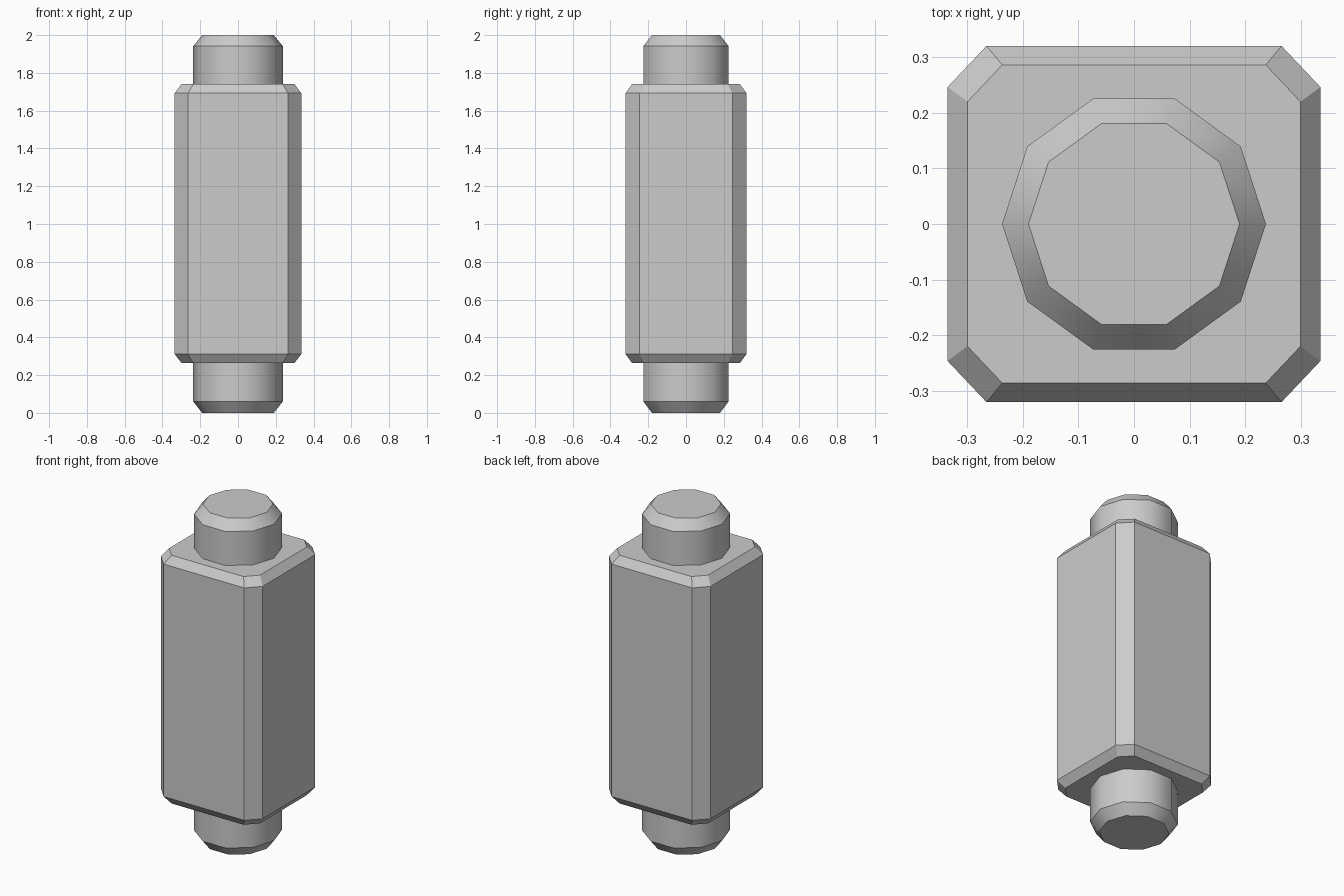
import bpy
from math import cos, sin, tau

cube = bpy.data.objects.get("Cube")
if cube:
    bpy.data.objects.remove(cube, do_unlink=True)

# Single plain grey
grey = bpy.data.materials.new("plain grey")
grey.use_nodes = True
COLOUR = (0.6, 0.6, 0.6, 1)
grey.diffuse_color = COLOUR
grey.node_tree.nodes["Principled BSDF"].inputs["Base Color"].default_value = COLOUR


def stacked_prism(name, outline, levels, smooth_sides=False):
    """Stack scaled copies of an outline; levels are (height, scale)."""
    n = len(outline)
    verts = [(x * s, y * s, z) for z, s in levels for x, y in outline]
    faces = [tuple(reversed(range(n))), tuple(range(len(verts) - n, len(verts)))]
    for k in range(len(levels) - 1):
        for i in range(n):
            j = (i + 1) % n
            faces.append((k * n + i, k * n + j, k * n + n + j, k * n + n + i))
    mesh = bpy.data.meshes.new(name)
    mesh.from_pydata(verts, [], faces)
    mesh.materials.append(grey)
    # Round the sides but keep every horizontal rim crisp
    if smooth_sides:
        for face in mesh.polygons:
            face.use_smooth = len(face.vertices) == 4
        for edge in mesh.edges:
            a, b = edge.vertices
            edge.use_edge_sharp = a // n == b // n
    mesh.update()
    obj = bpy.data.objects.new(name, mesh)
    bpy.context.collection.objects.link(obj)
    return obj


# Square body with cut corners and chamfered ends
X, Y, CUT_X, CUT_Y = 0.335, 0.32, 0.265, 0.246
body_outline = [(X, -CUT_Y), (X, CUT_Y), (CUT_X, Y), (-CUT_X, Y),
                (-X, CUT_Y), (-X, -CUT_Y), (-CUT_X, -Y), (CUT_X, -Y)]
stacked_prism("body", body_outline,
              [(0.264, 0.893), (0.311, 1), (1.693, 1), (1.74, 0.893)])

# Ten-sided end pegs with chamfered tips
SIDES, RADIUS = 10, 0.237
ring = [(RADIUS * cos(tau * i / SIDES), RADIUS * sin(tau * i / SIDES))
        for i in range(SIDES)]
stacked_prism("lower_peg", ring, [(0, 0.8), (0.06, 1), (0.264, 1)], True)
stacked_prism("upper_peg", ring, [(1.74, 1), (1.942, 1), (2, 0.8)], True)
